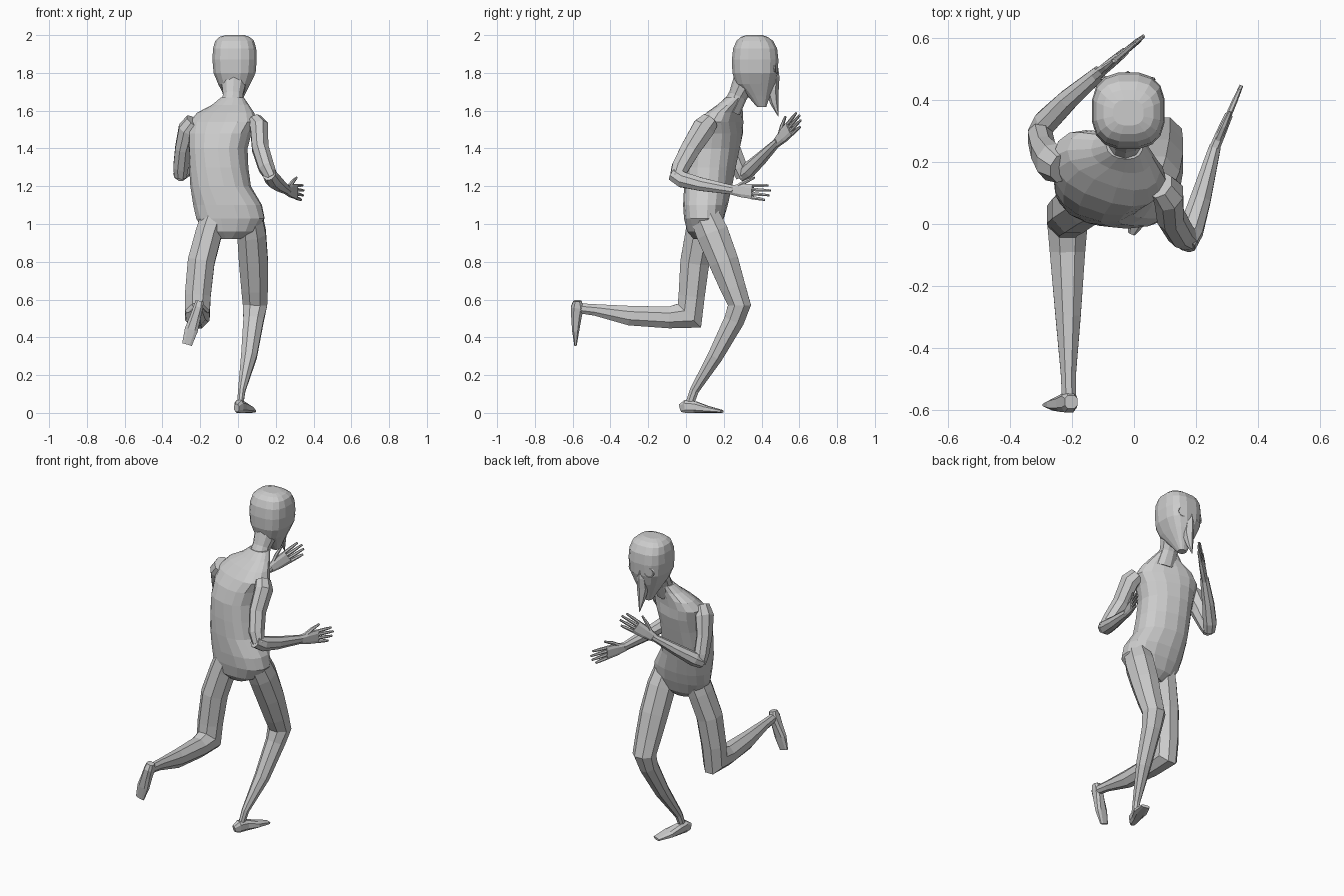
import bpy, bmesh, math
from mathutils import Vector


def loft(name, rings, n=8, power=1.0):
    """Skin closed rings; each ring is (centre, half-axis a, half-axis b)."""
    bm = bmesh.new()
    loops = []
    for c, a, b in rings:
        loop = []
        for i in range(n):
            t = 2 * math.pi * (i + 0.5) / n
            u, v = math.cos(t), math.sin(t)
            u = math.copysign(abs(u) ** power, u)
            v = math.copysign(abs(v) ** power, v)
            loop.append(bm.verts.new(Vector(c) + a * u + b * v))
        loops.append(loop)
    for l0, l1 in zip(loops, loops[1:]):
        for i in range(n):
            j = (i + 1) % n
            bm.faces.new((l0[i], l0[j], l1[j], l1[i]))
    bm.faces.new(loops[0][::-1])
    bm.faces.new(loops[-1])
    bmesh.ops.recalc_face_normals(bm, faces=bm.faces[:])
    me = bpy.data.meshes.new(name)
    bm.to_mesh(me)
    bm.free()
    ob = bpy.data.objects.new(name, me)
    bpy.context.collection.objects.link(ob)
    return ob


def tube(name, path, side=(1, 0, 0), n=8, power=1.0):
    """Tube along (x, y, z, half width along side, half depth)."""
    pts = [Vector(p[:3]) for p in path]
    rings = []
    for i, p in enumerate(path):
        t = Vector((0, 0, 0))
        if i > 0:
            t += (pts[i] - pts[i - 1]).normalized()
        if i < len(pts) - 1:
            t += (pts[i + 1] - pts[i]).normalized()
        t.normalize()
        s = Vector(side)
        s = (s - t * s.dot(t)).normalized()
        rings.append((pts[i], s * p[3], t.cross(s) * p[4]))
    return loft(name, rings, n, power)


def stack(name, rows, n, power=1.0):
    """Horizontal rings from (z, x, y, half width, half depth, yaw degrees)."""
    rings = []
    for z, x, y, rx, ry, yaw in rows:
        c, s = math.cos(math.radians(yaw)), math.sin(math.radians(yaw))
        rings.append(((x, y, z), Vector((c, s, 0)) * rx, Vector((-s, c, 0)) * ry))
    return loft(name, rings, n, power)


def hand(name, wrist, tip, thumb_sign=1):
    """Flat palm, four fingers and a thumb, spread vertically."""
    w, t = Vector(wrist), Vector(tip)
    d = (t - w).normalized()
    up = Vector((0, 0, 1))
    up = (up - d * up.dot(d)).normalized()
    length = (t - w).length
    at = lambda f, s: w + d * (length * f) + up * s
    tube(name + "_palm", [(*at(-0.08, 0), .024, .018), (*at(.2, 0), .036, .017),
                          (*at(.52, 0), .042, .014)], up, 8, .7)
    for i in range(4):
        s = .031 - i * .021
        end = (.93, 1.0, .97, .86)[i]
        tube(f"{name}_finger_{i + 1}", [(*at(.48, s), .010, .010),
             (*at(.75, s * 1.15), .009, .009), (*at(end, s * 1.25), .006, .006)], up, 6)
    tube(name + "_thumb", [(*at(.1, .018), .013, .013), (*at(.32, .05), .011, .011),
                           (*at(.55, .074), .006, .006)], up, 6)


# Torso, twisted at the shoulders and leaning forward
stack("torso", [
    (.92, -.05, .09, .06, .05, 0), (.96, -.045, .09, .14, .085, 0),
    (1.03, -.04, .095, .183, .105, -3), (1.10, -.055, .103, .183, .116, -6),
    (1.20, -.092, .117, .160, .124, -10), (1.30, -.102, .130, .156, .130, -14),
    (1.40, -.105, .146, .155, .135, -17), (1.48, -.095, .165, .168, .128, -19),
    (1.54, -.080, .180, .188, .105, -20), (1.59, -.065, .205, .155, .080, -20),
    (1.63, -.040, .230, .100, .060, -16), (1.67, -.030, .258, .060, .048, -8)], 16, .85)

# Neck and head
tube("neck", [(-.03, .235, 1.60, .065, .055), (-.027, .275, 1.68, .055, .05),
              (-.02, .325, 1.78, .075, .07)], n=10)
stack("head", [
    (1.62, -.02, .40, .025, .025, 0), (1.68, -.02, .385, .055, .062, 0),
    (1.74, -.02, .367, .086, .105, 0), (1.80, -.018, .366, .113, .122, 0),
    (1.87, -.018, .366, .119, .125, 0), (1.93, -.018, .366, .116, .118, 0),
    (1.97, -.018, .364, .104, .098, 0), (1.99, -.018, .362, .082, .072, 0),
    (2.0, -.018, .36, .05, .042, 0)], 16, .75)

# Beaked mask
tube("beak", [(-.02, .465, 1.85, .012, .02), (-.02, .465, 1.78, .028, .030),
              (-.02, .455, 1.71, .034, .036), (-.02, .468, 1.64, .020, .022),
              (-.02, .489, 1.57, .002, .002)], n=6)
for s, label in ((-1, "left"), (1, "right")):
    bpy.ops.mesh.primitive_torus_add(
        major_segments=12, minor_segments=4, major_radius=.028, minor_radius=.005,
        location=(-.02 + s * .058, .475, 1.825),
        rotation=(math.pi / 2, 0, -s * .25))
    bpy.context.object.name = label + "_eye_rim"

# Legs: standing leg on +x, trailing leg on -x kicked back
tube("standing_leg", [
    (.06, .10, 1.04, .075, .085), (.072, .14, .95, .082, .092), (.082, .20, .80, .083, .085),
    (.088, .25, .66, .076, .072), (.09, .283, .57, .070, .066), (.082, .255, .49, .058, .058),
    (.058, .155, .30, .045, .044), (.02, .045, .12, .021, .026),
    (.012, .02, .05, .018, .024)])
tube("trailing_leg", [
    (-.125, .09, 1.04, .075, .085), (-.155, .075, .95, .075, .085), (-.195, .047, .80, .077, .083),
    (-.213, .030, .62, .074, .075), (-.215, .018, .515, .070, .095),
    (-.215, -.09, .505, .062, .062), (-.213, -.30, .515, .044, .056),
    (-.212, -.48, .545, .027, .033), (-.21, -.575, .555, .024, .028)])

# Feet
tube("standing_foot", [
    (-.008, -.028, .026, .014, .022), (.005, .0, .034, .026, .036), (.02, .05, .030, .030, .032),
    (.045, .11, .019, .040, .020), (.073, .190, .008, .026, .008)], n=8, power=.7)
tube("trailing_foot", [
    (-.203, -.575, .593, .022, .022), (-.21, -.575, .56, .027, .036),
    (-.225, -.580, .51, .030, .029), (-.247, -.584, .44, .037, .020),
    (-.270, -.585, .362, .028, .007)], n=8, power=.7)

# Arms
tube("right_upper_arm", [
    (.085, .125, 1.545, .045, .05), (.112, .095, 1.51, .052, .065), (.118, .025, 1.40, .047, .056),
    (.15, -.03, 1.30, .045, .05), (.178, -.05, 1.245, .035, .038)])
tube("right_forearm", [
    (.165, -.068, 1.265, .036, .04), (.185, -.02, 1.235, .042, .045),
    (.215, .08, 1.21, .036, .038), (.262, .25, 1.18, .020, .026)])
tube("left_upper_arm", [
    (-.235, .18, 1.545, .045, .05), (-.268, .20, 1.50, .052, .065), (-.293, .235, 1.40, .043, .056),
    (-.303, .28, 1.30, .043, .048), (-.305, .30, 1.25, .035, .038)])
tube("left_forearm", [
    (-.312, .29, 1.255, .034, .036), (-.285, .33, 1.285, .042, .042),
    (-.215, .40, 1.35, .034, .036), (-.11, .49, 1.44, .020, .025)], side=(0, 0, 1))

# Hands
hand("right_hand", (.262, .25, 1.18), (.347, .447, 1.165))
hand("left_hand", (-.11, .49, 1.44), (.03, .606, 1.565))
